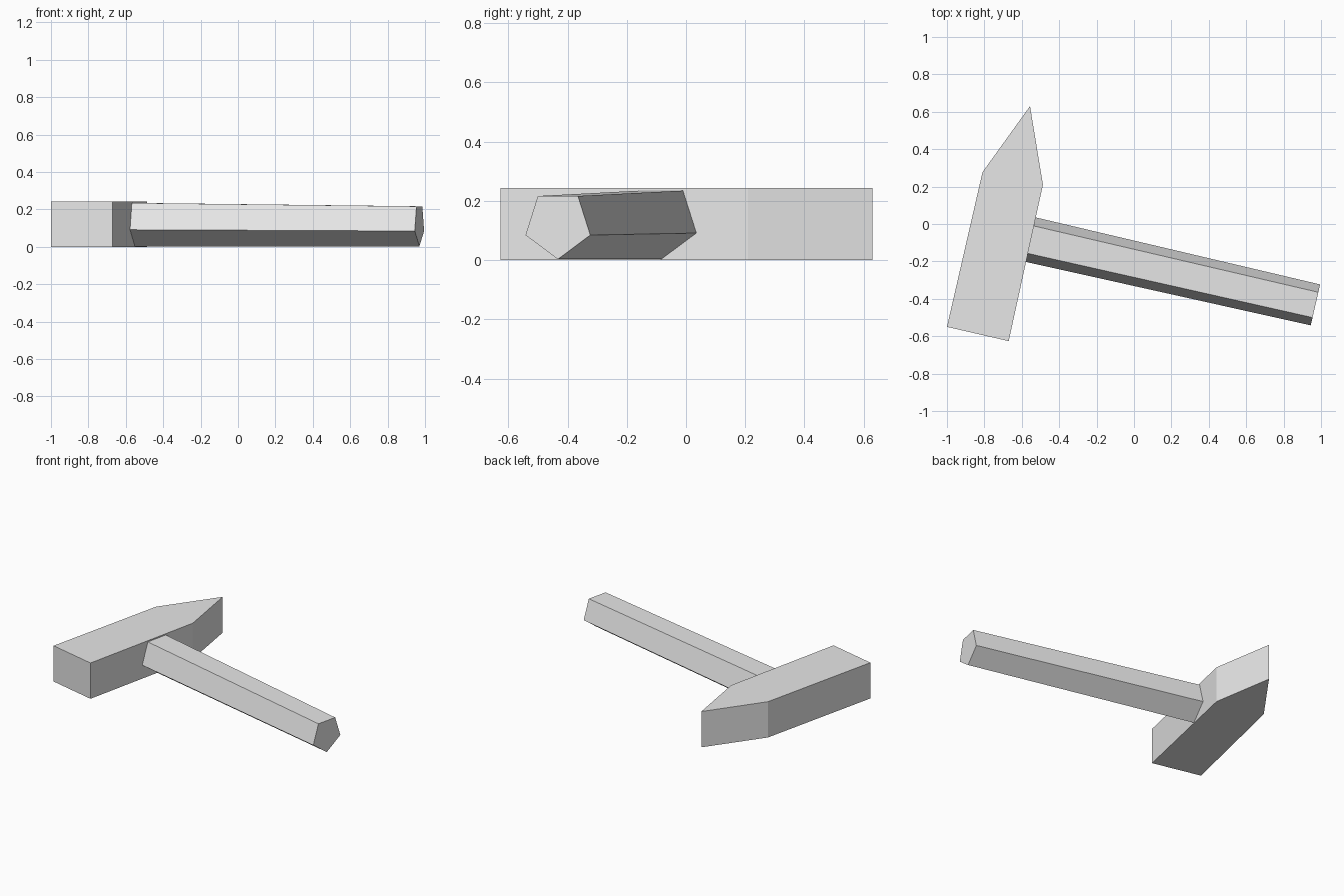
import bpy, bmesh, math
from mathutils import Vector

cube = bpy.data.objects.get("Cube")
if cube:
    bpy.data.objects.remove(cube, do_unlink=True)

grey = bpy.data.materials.new("plain grey")
grey.use_nodes = True
colour = (0.8, 0.8, 0.8, 1)
grey.diffuse_color = colour
grey.node_tree.nodes["Principled BSDF"].inputs["Base Color"].default_value = colour


def loft(name, start, end):
    """Closed solid between two matching rings of points."""
    bm = bmesh.new()
    a = [bm.verts.new(p) for p in start]
    b = [bm.verts.new(p) for p in end]
    bm.faces.new(a)
    bm.faces.new(b)
    count = len(a)
    for i in range(count):
        j = (i + 1) % count
        bm.faces.new((a[i], a[j], b[j], b[i]))
    bmesh.ops.recalc_face_normals(bm, faces=bm.faces)
    mesh = bpy.data.meshes.new(name)
    bm.to_mesh(mesh)
    bm.free()
    mesh.materials.append(grey)
    obj = bpy.data.objects.new(name, mesh)
    bpy.context.collection.objects.link(obj)
    return obj


# Hammer head: flat striking end, tapering to a wedge at the other
outline = [(-1, -0.55), (-0.67, -0.626), (-0.487, 0.21), (-0.556, 0.63), (-0.81, 0.277)]
loft("hammer_head", [(x, y, 0) for x, y in outline], [(x, y, 0.243) for x, y in outline])

# Handle: five-sided bar, point down, slightly thinner at the grip end
inner, outer = Vector((-0.555, -0.083, 0)), Vector((0.97, -0.4325, 0))
axis = (outer - inner).normalized()
side = Vector((-axis.y, axis.x, 0))


def pentagon(centre, radius, base=0.003):
    angles = [math.tau * i / 5 for i in range(5)]
    return [centre + side * radius * math.sin(t)
            + Vector((0, 0, base + radius * (1 - math.cos(t)))) for t in angles]


loft("handle", pentagon(inner, 0.128), pentagon(outer, 0.118))
